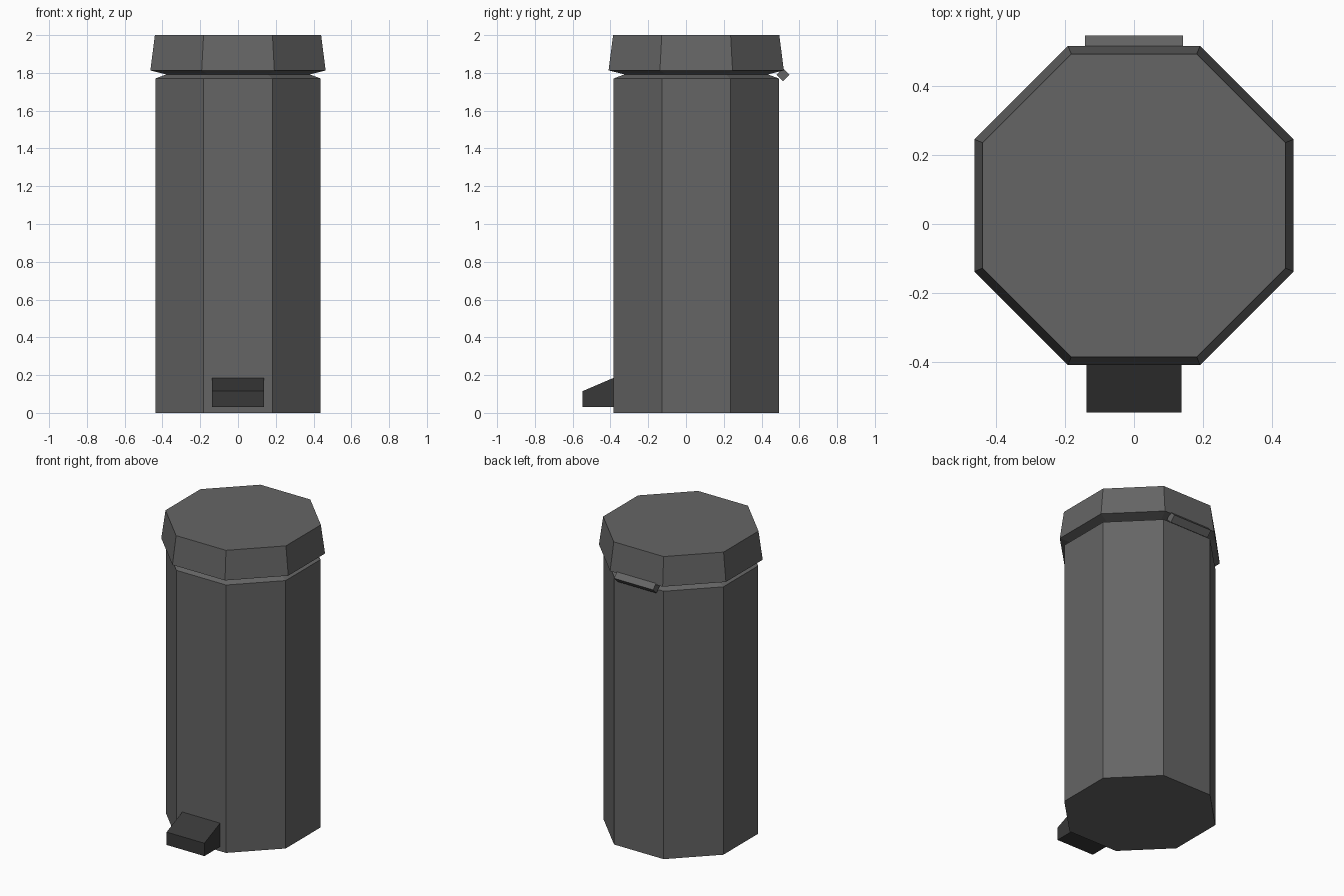
import bpy, bmesh, math

if "Cube" in bpy.data.objects:
    bpy.data.objects.remove(bpy.data.objects["Cube"])

CY = 0.054  # centre of the bin in y


def material(name, v):
    mat = bpy.data.materials.new(name)
    mat.diffuse_color = (v, v, v, 1)
    mat.use_nodes = True
    mat.node_tree.nodes["Principled BSDF"].inputs["Base Color"].default_value = mat.diffuse_color
    return mat


GREY = material("dark_grey", 0.13)
BLACK = material("near_black", 0.04)


def make(name, bm, mat):
    bmesh.ops.recalc_face_normals(bm, faces=bm.faces)
    mesh = bpy.data.meshes.new(name)
    bm.to_mesh(mesh)
    bm.free()
    mesh.materials.append(mat)
    obj = bpy.data.objects.new(name, mesh)
    bpy.context.collection.objects.link(obj)
    return obj


def octagon_solid(name, profile, mat):
    """Stack octagonal rings given as (apothem, z), capped at both ends."""
    bm = bmesh.new()
    rings = []
    for apothem, z in profile:
        r = apothem / math.cos(math.pi / 8)
        angles = [math.pi / 8 + i * math.pi / 4 for i in range(8)]
        rings.append([bm.verts.new((r * math.cos(a), CY + r * math.sin(a), z)) for a in angles])
    for low, high in zip(rings, rings[1:]):
        for i in range(8):
            j = (i + 1) % 8
            bm.faces.new((low[i], low[j], high[j], high[i]))
    bm.faces.new(rings[0])
    bm.faces.new(rings[-1])
    return make(name, bm, mat)


def x_prism(name, outline, half, mat):
    """Extrude a (y, z) outline along x."""
    bm = bmesh.new()
    face = bm.faces.new([bm.verts.new((-half, y, z)) for y, z in outline])
    ext = bmesh.ops.extrude_face_region(bm, geom=[face])
    verts = [v for v in ext["geom"] if isinstance(v, bmesh.types.BMVert)]
    bmesh.ops.translate(bm, verts=verts, vec=(2 * half, 0, 0))
    return make(name, bm, mat)


# bin body with bevelled rim, and flared lid with sloping underside
octagon_solid("body", [(0.438, 0), (0.438, 1.77), (0.38, 1.792)], GREY)
octagon_solid("lid", [(0.38, 1.792), (0.464, 1.813), (0.44, 2.0)], GREY)

# foot pedal at the front
x_prism("pedal", [(-0.548, 0.03), (-0.384, 0.03), (-0.384, 0.185), (-0.548, 0.115)], 0.138, BLACK)

# diamond-section hinge bar at the back
h = 0.035
x_prism("hinge", [(0.513 - h, 1.79), (0.513, 1.79 - h), (0.513 + h, 1.79), (0.513, 1.79 + h)], 0.143, GREY)
